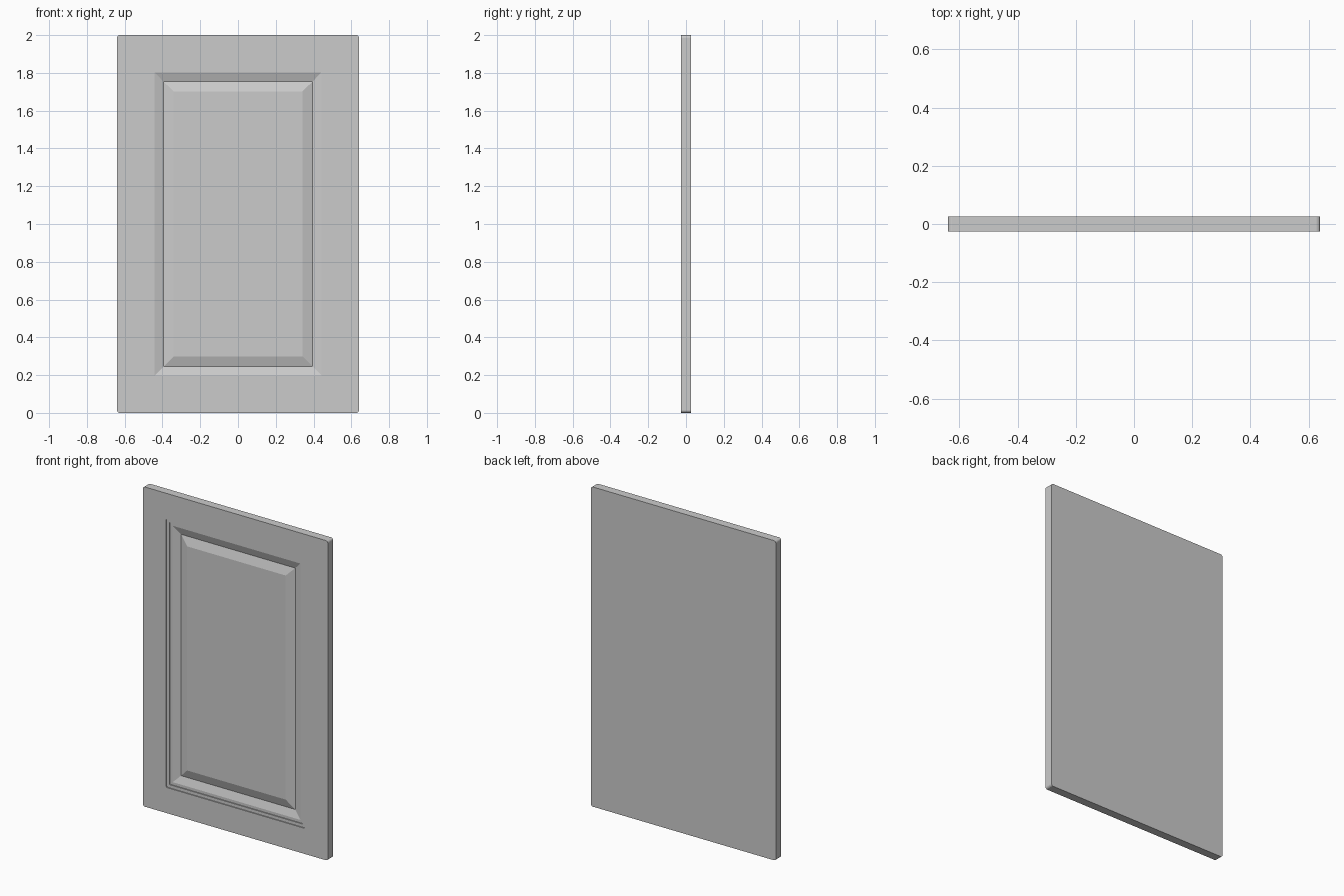
import bpy, bmesh, math

if "Cube" in bpy.data.objects:
    bpy.data.objects.remove(bpy.data.objects["Cube"])

W, H, T = 1.28, 2.0, 0.052
F = -T / 2          # front face
SEG = 4             # segments per rounded corner

# Profile from the back edge to the centre field: (inset, y, corner radius)
PROFILE = [
    (0.0, T / 2, 0.015), (0.0, F, 0.015),                  # outer side
    (0.16, F, 0.010), (0.16, F + 0.006, 0.010),            # frame and first step
    (0.18, F + 0.006, 0.002), (0.18, F + 0.012, 0.002),    # second step
    (0.198, F + 0.012, 0.0),                               # narrow flat
    (0.245, F + 0.028, 0.0),                               # slope down to valley
    (0.299, F + 0.010, 0.0),                               # slope up to raised field
]


def ring(bm, inset, y, r):
    """Rounded rectangle of vertices in the xz plane."""
    hx, hz = W / 2 - inset - r, H / 2 - inset - r
    verts = []
    for i, (sx, sz) in enumerate([(1, 1), (-1, 1), (-1, -1), (1, -1)]):
        for k in range(SEG + 1):
            a = (i + k / SEG) * math.pi / 2
            verts.append(bm.verts.new((sx * hx + r * math.cos(a), y,
                                       H / 2 + sz * hz + r * math.sin(a))))
    return verts


# Door: nested rings bridged into one closed body
bm = bmesh.new()
rings = [ring(bm, *p) for p in PROFILE]
for a, b in zip(rings, rings[1:]):
    n = len(a)
    for i in range(n):
        j = (i + 1) % n
        bm.faces.new((a[i], a[j], b[j], b[i]))
bm.faces.new(rings[0])
bm.faces.new(rings[-1])
bmesh.ops.remove_doubles(bm, verts=bm.verts, dist=1e-5)
bmesh.ops.recalc_face_normals(bm, faces=bm.faces)

mesh = bpy.data.meshes.new("raised_panel_door")
bm.to_mesh(mesh)
bm.free()
door = bpy.data.objects.new("raised_panel_door", mesh)
bpy.context.collection.objects.link(door)
